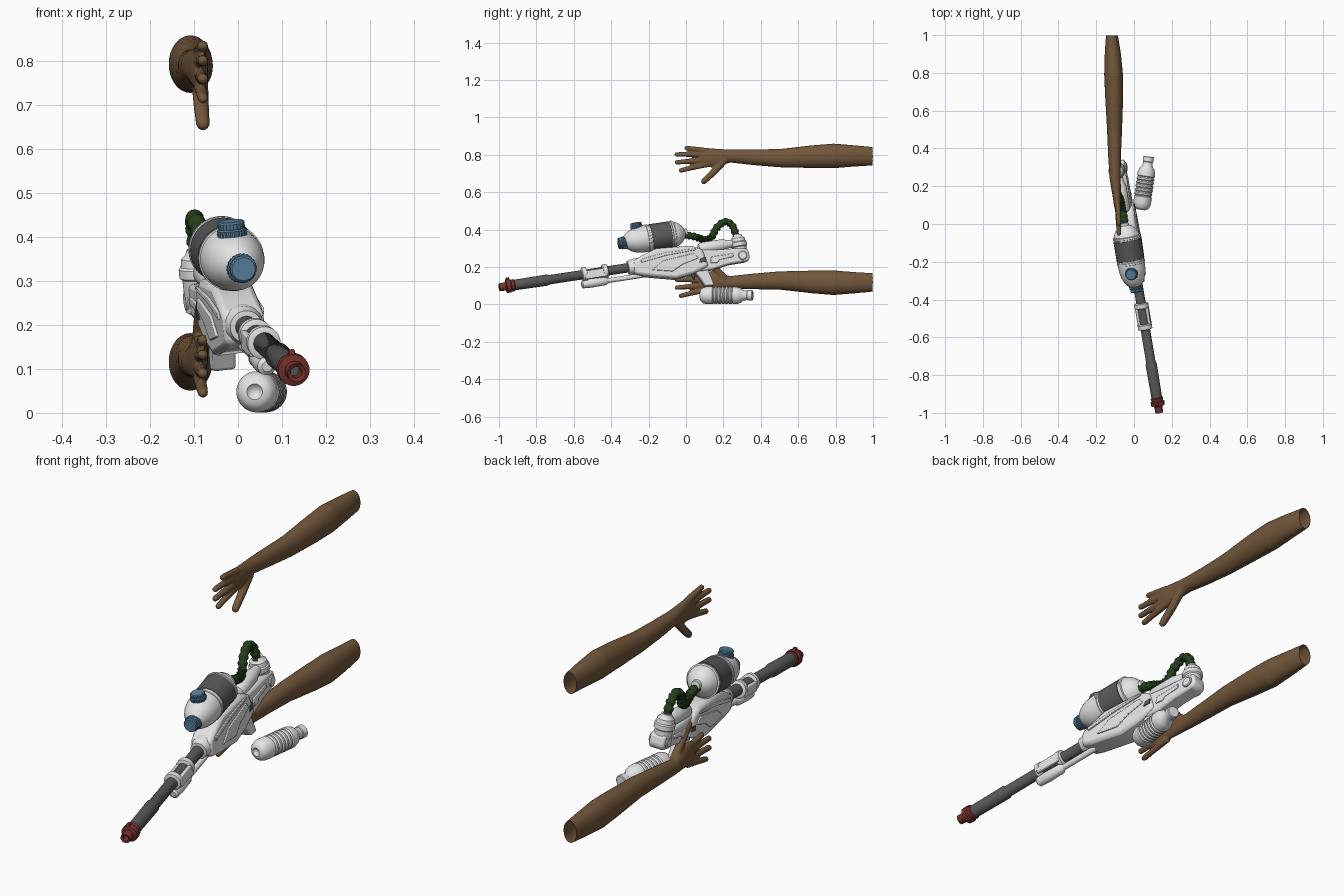
import bpy, bmesh, math
from math import cos, sin, pi
from mathutils import Matrix, Vector

if "Cube" in bpy.data.objects:
    bpy.data.objects.remove(bpy.data.objects["Cube"])


def material(name, rgb):
    m = bpy.data.materials.new(name)
    m.use_nodes = True
    m.diffuse_color = (*rgb, 1)
    bsdf = next(n for n in m.node_tree.nodes if n.type == 'BSDF_PRINCIPLED')
    bsdf.inputs["Base Color"].default_value = (*rgb, 1)
    return m


WHITE = material("white plastic", (.78, .78, .78))
GREY = material("dark grey", (.1, .1, .1))
RED = material("dark red", (.18, .03, .024))
BLUE = material("steel blue", (.1, .22, .34))
GREEN = material("dark green", (.017, .05, .009))
SKIN = material("brown skin", (.17, .095, .044))

# Gun frame: local y runs back along the barrel, local z is up with a slight roll
back = Vector((-.167, 1, .152)).normalized()
up = Vector((-.12, 0, 1))
up = (up - back * up.dot(back)).normalized()
GUN = Matrix((back.cross(up), back, up)).transposed().to_4x4()
GUN.translation = (-.033, 0, .243)


def finish(name, bm, mat, frame, bevel=0):
    bmesh.ops.remove_doubles(bm, verts=bm.verts, dist=.00005)
    bmesh.ops.recalc_face_normals(bm, faces=bm.faces)
    me = bpy.data.meshes.new(name)
    bm.to_mesh(me)
    bm.free()
    me.materials.append(mat)
    me.shade_smooth()
    me.set_sharp_from_angle(angle=math.radians(35))
    ob = bpy.data.objects.new(name, me)
    bpy.context.collection.objects.link(ob)
    ob.matrix_world = frame
    if bevel:
        b = ob.modifiers.new("bevel", 'BEVEL')
        b.width, b.segments, b.limit_method = bevel, 2, 'ANGLE'
    return ob


def add_sweep(bm, rows, seg=32, straight=False, ridge=0):
    """Skin elliptical rings; each row is (centre, half width, half height)."""
    rings = []
    for i, (p, a, b) in enumerate(rows):
        p = Vector(p)
        t = Vector((0, 1, 0))
        if not straight:
            t = Vector(rows[min(i + 1, len(rows) - 1)][0]) - Vector(rows[max(i - 1, 0)][0])
        n = Vector((1, 0, 0)).cross(t).normalized()
        ring = []
        for k in range(seg):
            g = 1 - ridge * (k % 2)
            w = 2 * pi * k / seg
            ring.append(bm.verts.new(p + Vector((a * g * cos(w), 0, 0)) + n * b * g * sin(w)))
        rings.append(ring)
    for r, q in zip(rings, rings[1:]):
        for k in range(seg):
            j = (k + 1) % seg
            bm.faces.new((r[k], r[j], q[j], q[k]))
    bm.faces.new(rings[0])
    bm.faces.new(rings[-1])


def lathe(name, profile, mat, frame=GUN, at=(0, 0, 0), seg=32, ridge=0):
    bm = bmesh.new()
    rows = [((0, s, 0), max(r, 1e-5), max(r, 1e-5)) for s, r in profile]
    add_sweep(bm, rows, seg, True, ridge)
    return finish(name, bm, mat, frame @ Matrix.Translation(at))


def prism(name, outline, half, mat, x=0, bevel=.008):
    bm = bmesh.new()
    sides = [[bm.verts.new((x + d, s, h)) for s, h in outline] for d in (-half, half)]
    for f in sides:
        bm.faces.new(f)
    for k in range(len(outline)):
        j = (k + 1) % len(outline)
        bm.faces.new((sides[0][k], sides[0][j], sides[1][j], sides[1][k]))
    return finish(name, bm, mat, GUN, bevel)


def spline(pts, steps):
    pts = [Vector(p) for p in pts]
    pts = [2 * pts[0] - pts[1]] + pts + [2 * pts[-1] - pts[-2]]
    out = []
    for a, b, c, d in zip(pts, pts[1:], pts[2:], pts[3:]):
        for i in range(steps):
            t = i / steps
            out.append(.5 * (2 * b + (c - a) * t + (2 * a - 5 * b + 4 * c - d) * t * t
                             + (3 * b - a - 3 * c + d) * t ** 3))
    return out + [pts[-2]]


def ribs(start, pitch, count, high, low):
    out = []
    for i in range(count):
        s = start + i * pitch
        out += [(s, low), (s + .3 * pitch, high), (s + .7 * pitch, high), (s + pitch, low)]
    return out


# Barrel and muzzle
lathe("barrel", [(-.98, .028), (-.76, .03), (-.75, .025), (-.27, .025)], GREY)
lathe("muzzle", [(-.95, .013), (-1.02, .013), (-1.024, .021), (-.99, .022), (-.985, .036),
                 (-.965, .037), (-.96, .031), (-.945, .033), (-.94, .028)], RED)
prism("front_sight", [(-.985, .03), (-.98, .046), (-.965, .046), (-.96, .03)], .007, RED, bevel=.002)

# Barrel clamp with its lower pump and rod
for i, s in enumerate((-.573, -.459)):
    lathe(f"clamp_ring_{i}", [(s, .03), (s + .004, .038), (s + .026, .038), (s + .03, .03)], WHITE)
for x in (-.027, .027):
    prism("clamp_side", [(-.56, -.03), (-.56, .016), (-.44, .016), (-.44, -.03)], .008, WHITE, x, .004)
lathe("pump_handle", [(-.582, .012), (-.575, .021), (-.53, .024), (-.45, .022), (-.435, .013)],
      WHITE, at=(0, 0, -.052))
lathe("pump_rod", [(-.45, .013), (-.25, .013)], WHITE, at=(0, 0, -.052))
lathe("barrel_collar", [(-.32, .027), (-.318, .037), (-.3, .039), (-.29, .044), (-.26, .044)], WHITE)

# Receiver, stock and grip
prism("receiver", [(-.295, -.04), (-.29, .03), (-.24, .05), (-.157, .076), (.032, .063), (.09, .035),
                   (.11, -.06), (.02, -.088), (-.077, -.099), (-.245, -.058)], .048, WHITE, bevel=.014)
prism("stock", [(.05, .04), (.16, .022), (.3, .012), (.335, 0), (.34, -.045), (.325, -.064),
                (.22, -.066), (.13, -.08), (.05, -.08)], .035, WHITE, bevel=.01)
prism("grip", [(.03, -.07), (.055, -.115), (.075, -.16), (.125, -.165), (.118, -.13), (.1, -.06)],
      .027, WHITE, bevel=.007)
prism("trigger", [(.01, -.08), (.02, -.115), (.03, -.115), (.03, -.08)], .008, GREY, bevel=.002)
for side in (-1, 1):
    prism("receiver_panel", [(-.2, -.035), (-.13, .005), (.04, .02), (.06, -.01), (-.03, -.03), (-.09, -.06)],
          .004, WHITE, side * .05, .003)
    prism("receiver_rail", [(-.25, .012), (-.25, .03), (-.12, .045), (.05, .045), (.05, .035), (-.11, .03)],
          .004, WHITE, side * .05, .002)
    prism("vent", [(.06, -.035), (.07, -.012), (.1, -.012), (.095, -.035)], .003, GREY, side * .048, .001)
    prism("stock_panel", [(.12, -.045), (.13, -.012), (.25, -.012), (.25, -.03), (.17, -.035), (.16, -.05)],
          .004, WHITE, side * .036, .003)
    lathe("stock_roundel", [(-.006, .02), (-.003, .024), (.003, .024), (.006, .02)], WHITE,
          GUN @ Matrix.Translation((side * .037, .3, -.03)) @ Matrix.Rotation(pi / 2, 4, 'Z'))
lathe("top_cylinder", [(.07, .01), (.078, .025), (.09, .031), (.21, .031), (.23, .024), (.26, .02)],
      WHITE, at=(0, 0, .045))

# Upright rear canister
UPRIGHT = Matrix.Rotation(pi / 2, 4, 'X')
lathe("rear_canister", [(-.062, .025), (-.055, .036), (.02, .038), (.025, .044), (.045, .044), (.05, .039),
                        (.068, .036), (.077, .026), (.088, .022)], WHITE,
      GUN @ Matrix.Translation((-.006, .296, 0)) @ UPRIGHT)

# Tank with band, bracket and two ridged caps
TANK = GUN @ Matrix.Translation((0, 0, .14))
dome = [(-.315, .028), (-.305, .04), (-.285, .054), (-.26, .064), (-.23, .07), (-.19, .072)]
rear = [(-.05, .071), (-.03, .066), (-.008, .053), (.008, .036), (.016, .022), (.03, .02)]
lathe("tank", dome + rear, WHITE, TANK, seg=48)
lathe("tank_band", [(-.172, .068), (-.17, .074), (-.062, .074), (-.06, .068)], GREY, TANK, seg=48)
for s in (-.185, -.048):
    lathe("tank_hoop", [(s - .008, .068), (s - .005, .075), (s + .005, .075), (s + .008, .068)],
          WHITE, TANK, seg=48)
prism("tank_bracket", [(-.155, .055), (-.165, .09), (-.07, .09), (-.08, .05)], .028, GREY, bevel=.004)
cap = [(0, .028), (.002, .034), (.03, .034), (.033, .03), (.036, .031), (.046, .031), (.05, .027)]
for name, spot, turn in (("top_cap", (0, -.236, .183), UPRIGHT),
                         ("front_cap", (.002, -.298, .134), Matrix.Rotation(pi - .08, 4, 'X'))):
    lathe(name, cap, BLUE, GUN @ Matrix.Translation(spot) @ turn, seg=48, ridge=.05)

# Ribbed hose from the tank to the canister
path = spline([(0, .01, .13), (0, .06, .114), (-.004, .098, .096), (-.006, .127, .085), (-.008, .16, .099),
               (-.01, .193, .141), (-.01, .244, .167), (-.008, .28, .138), (-.006, .29, .08)], 8)
bm = bmesh.new()
add_sweep(bm, [(p, *(2 * [.021 if i % 4 < 2 else .017])) for i, p in enumerate(path)], 20)
finish("hose", bm, GREEN, GUN)

# Loose bottle with a dimpled base
profile = [(.012, 0), (.008, .012), (0, .018), (.003, .03), (.015, .041), (.035, .047), (.07, .047)]
profile += ribs(.075, .02, 5, .047, .042)
profile += [(.18, .047), (.2, .046), (.22, .039), (.235, .027), (.255, .025), (.258, .028),
            (.282, .028), (.285, .024)]
lathe("bottle", profile, WHITE, Matrix.Translation((.038, .075, .048)) @ Matrix.Rotation(-.14, 4, 'Z'))


def arm(name, drop, flip):
    """Arm reaching forward; flip sets whether the thumb points up or down."""
    bm = bmesh.new()
    mid = .79
    forearm = [(1.006, -.117, .002, .031, .049), (.9, -.112, .004, .043, .057), (.79, -.108, .004, .05, .066),
               (.68, -.105, 0, .048, .061), (.5, -.103, -.008, .04, .049), (.36, -.103, -.003, .034, .042),
               (.24, -.1, .003, .029, .035), (.19, -.095, 0, .026, .041), (.14, -.09, -.006, .022, .051),
               (.1, -.088, -.008, .019, .05), (.07, -.087, -.008, .012, .044)]
    add_sweep(bm, [((x, y, mid - flip * z), a, b) for y, x, z, a, b in forearm], 32)
    # four fingers, then the thumb
    digits = [[(.12, .82), (.06, .829), (.002, .836)], [(.12, .797), (.03, .802), (-.05, .802)],
              [(.12, .773), (.03, .766), (-.05, .76)], [(.12, .75), (.04, .733), (-.028, .716)]]
    digits.append([(.21, mid + flip * .015), (.145, mid + flip * .085), (.095, mid + flip * .132)])
    for d in digits:
        wide = .02 if d is digits[-1] else .0155
        pts = spline([(-.088 + .004 * i, y, z) for i, (y, z) in enumerate(d)], 6)
        n = len(pts) - 1
        rows = [(p, *(2 * [wide * (1 - .2 * i / n)])) for i, p in enumerate(pts)]
        end = (pts[-1] - pts[-2]).normalized()
        rows += [(pts[-1] + end * wide * .75 * sin(w), *(2 * [wide * .8 * cos(w)])) for w in (.5, 1, 1.4)]
        add_sweep(bm, rows, 16)
    ob = finish(name, bm, SKIN, Matrix.Translation((0, 0, -drop)))
    # fuse the parts into one skin, then open the cut end
    fuse = ob.modifiers.new("fuse", 'REMESH')
    fuse.mode, fuse.voxel_size, fuse.use_smooth_shade = 'VOXEL', .005, True
    ob.modifiers.new("soften", 'SMOOTH').iterations = 4
    bpy.context.view_layer.update()
    me = bpy.data.meshes.new_from_object(ob.evaluated_get(bpy.context.evaluated_depsgraph_get()))
    ob.modifiers.clear()
    bm = bmesh.new()
    bm.from_mesh(me)
    gone = [v for v in bm.verts if v.co.y > 1]
    bmesh.ops.delete(bm, geom=gone, context='VERTS')
    bm.to_mesh(me)
    bm.free()
    me.shade_smooth()
    ob.data = me


arm("upper_arm", 0, -1)
arm("lower_arm", .67, 1)
